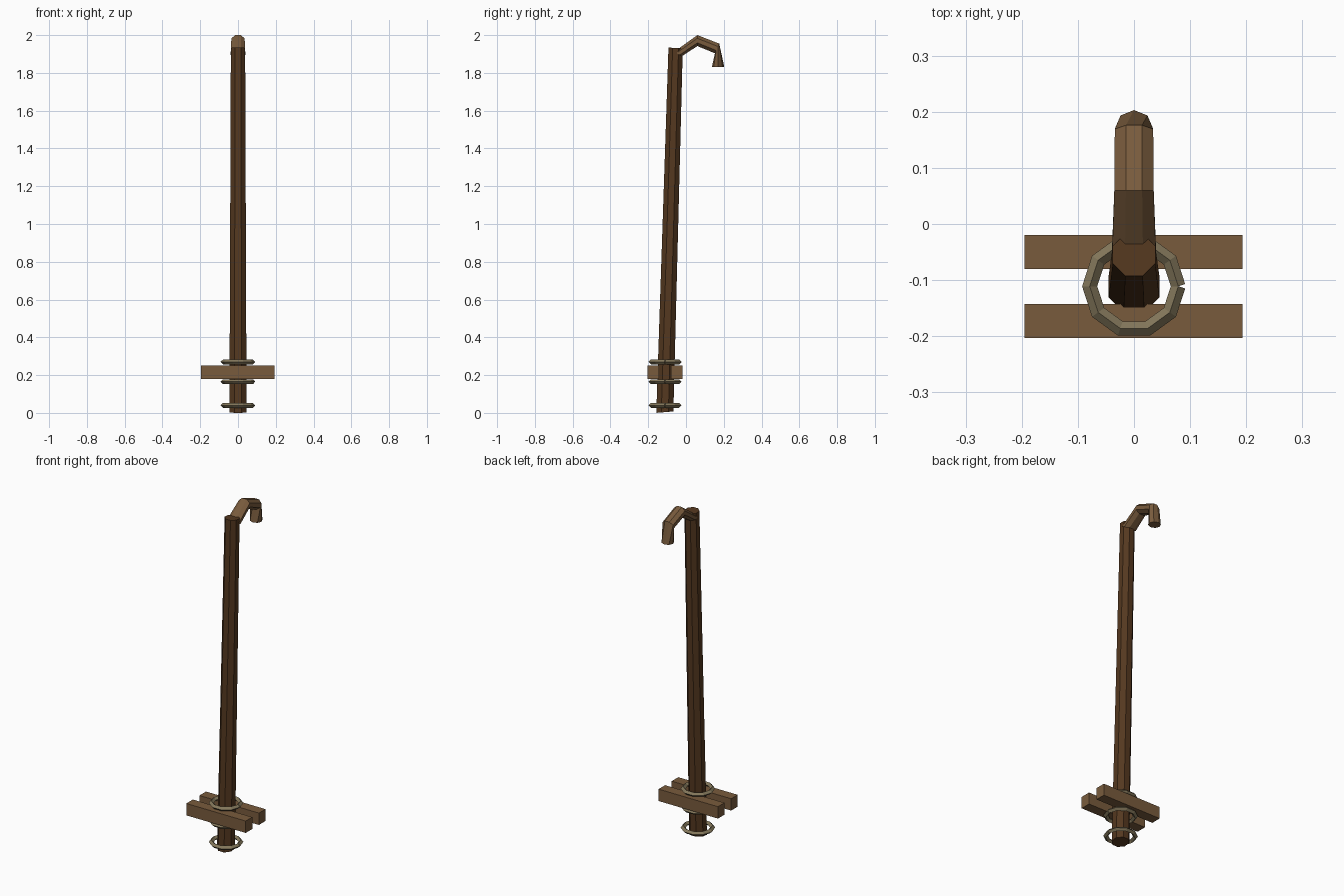
import bpy, bmesh, math
from mathutils import Vector

cube = bpy.data.objects.get("Cube")
if cube:
    bpy.data.objects.remove(cube, do_unlink=True)


def material(name, rgb):
    m = bpy.data.materials.new(name)
    m.use_nodes = True
    m.diffuse_color = (*rgb, 1)
    m.node_tree.nodes["Principled BSDF"].inputs["Base Color"].default_value = (*rgb, 1)
    return m


dark_wood = material("dark wood", (0.09, 0.04, 0.014))
light_wood = material("light wood", (0.19, 0.105, 0.046))
rope = material("rope", (0.235, 0.19, 0.107))


def finish(name, bm, mat):
    bmesh.ops.recalc_face_normals(bm, faces=bm.faces)
    mesh = bpy.data.meshes.new(name)
    bm.to_mesh(mesh)
    bm.free()
    mesh.materials.append(mat)
    obj = bpy.data.objects.new(name, mesh)
    bpy.context.collection.objects.link(obj)
    return obj


def loft(name, stations, sides, mat):
    """Skin rings given as (centre, side axis, up axis, twist)."""
    bm = bmesh.new()
    rings = []
    for c, a, b, twist in stations:
        ring = []
        for i in range(sides):
            t = math.tau * (i + twist) / sides
            ring.append(bm.verts.new(c + a * math.cos(t) + b * math.sin(t)))
        rings.append(ring)
    for r, s in zip(rings, rings[1:]):
        for i in range(sides):
            j = (i + 1) % sides
            bm.faces.new((r[i], r[j], s[j], s[i]))
    bm.faces.new(rings[0])
    bm.faces.new(rings[-1])
    return finish(name, bm, mat)


X, Y, Z = Vector((1, 0, 0)), Vector((0, 1, 0)), Vector((0, 0, 1))

# Leaning, tapered eight-sided pole
loft("pole", [(Vector((0, -0.112, 0.004)), X * 0.049, Vector((0, 0.049, 0.004)), 0.5),
              (Vector((0, -0.055, 1.932)), X * 0.041, Vector((0, 0.041, -0.002)), 0.5)],
     8, dark_wood)

# Bent hook: top and bottom outline points as (y, z), half width, twist
hook = [((-0.062, 1.912), (-0.022, 1.888), 0.042, 0.5),
        ((0.06, 2.0), (0.06, 1.942), 0.038, 0.5),
        ((0.176, 1.955), (0.153, 1.904), 0.037, 0.5),
        ((0.203, 1.83), (0.137, 1.83), 0.034, 0.0)]
stations = []
for top, bottom, half, twist in hook:
    t, b = Vector((0, *top)), Vector((0, *bottom))
    flat = math.cos(math.pi / 8) if twist else 1
    stations.append(((t + b) / 2, X * half, (t - b) / 2 / flat, twist))
loft("hook", stations, 8, light_wood)

# Crossbars either side of the pole
for name, y in (("front_crossbar", -0.173), ("back_crossbar", -0.05)):
    bm = bmesh.new()
    bmesh.ops.create_cube(bm, size=1)
    bmesh.ops.scale(bm, vec=(0.388, 0.061, 0.07), verts=bm.verts)
    bmesh.ops.translate(bm, vec=(-0.001, y, 0.215), verts=bm.verts)
    finish(name, bm, light_wood)

# Open rope loops with a small notch on the left
SEGMENTS, RADIUS, TUBE = 10, 0.079, 0.0128
for name, z in (("lower_loop", 0.04), ("middle_loop", 0.165), ("upper_loop", 0.27)):
    stations = []
    for k in range(SEGMENTS + 1):
        t = math.tau * k / SEGMENTS
        centre = Vector((math.cos(t), math.sin(t), 0)) * RADIUS + Vector((0, -0.111, z))
        half = math.pi / SEGMENTS
        stretch = 1 / math.cos(half)
        if k in (0, SEGMENTS):
            t += half if k == 0 else -half
            stretch = 1
        out = Vector((math.cos(t), math.sin(t), 0))
        stations.append((centre, out * TUBE * stretch, Z * TUBE, 0))
    loft(name, stations, 4, rope)
